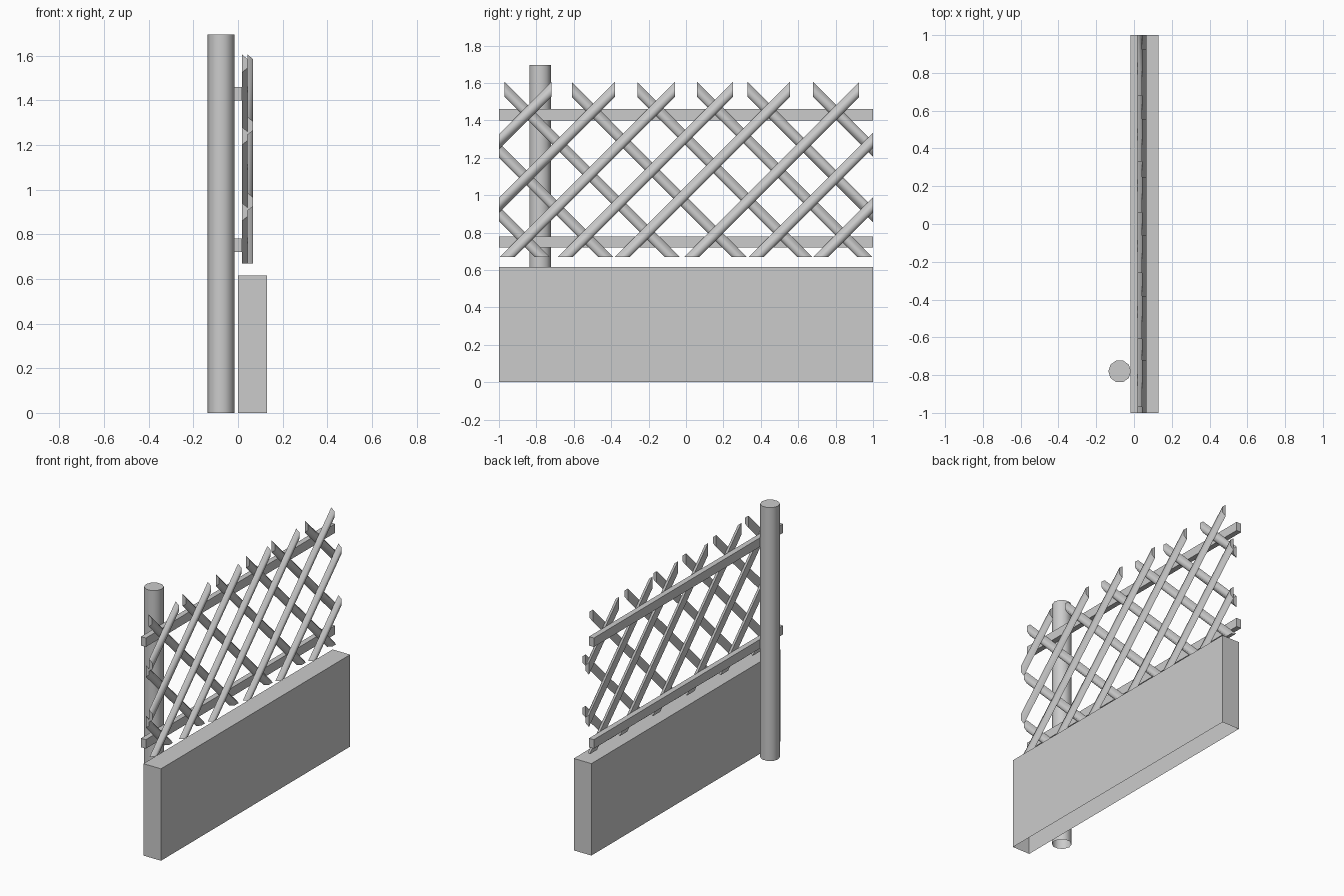
import bpy, bmesh, math

if "Cube" in bpy.data.objects:
    bpy.data.objects.remove(bpy.data.objects["Cube"])

BOTTOM, TOP = 0.67, 1.605      # lattice height range
R = 0.0283                     # half-log radius
H = R * math.sqrt(2)           # half-width along a 45 degree cut


def finish(bm, name):
    bmesh.ops.recalc_face_normals(bm, faces=bm.faces[:])
    me = bpy.data.meshes.new(name)
    bm.to_mesh(me)
    bm.free()
    ob = bpy.data.objects.new(name, me)
    bpy.context.collection.objects.link(ob)
    return ob


def open_bottom(bm, z):
    low = [f for f in bm.faces if f.calc_center_median().z < z + 1e-4]
    bmesh.ops.delete(bm, geom=low, context='FACES_ONLY')


def box(name, x0, x1, z0, z1, hollow=False):
    bm = bmesh.new()
    bmesh.ops.create_cube(bm, size=1)
    for v in bm.verts:
        v.co = ((x0 + x1) / 2 + v.co.x * (x1 - x0), v.co.y * 2,
                (z0 + z1) / 2 + v.co.z * (z1 - z0))
    if hollow:
        open_bottom(bm, z0)
    return finish(bm, name)


def slat(name, tip, x, side):
    """Half-hexagon log at 45 degrees; its upper edge reaches (tip, TOP).
    side = 1 rises towards +y, side = -1 is mirrored."""
    off = TOP - H - tip                       # centre line: z = y + off
    profile = [(math.cos(a), math.sin(a)) for a in (i * math.pi / 3 for i in range(4))]
    y_end = min(tip, 1.0)
    bm = bmesh.new()
    rings = [[], []]
    for s, d in profile:
        # lower end: level cut, or upright cut where the panel ends
        if tip - (TOP - BOTTOM) < -1.01:
            low = (-1.0, -1.0 + off + s * H)
        else:
            low = (BOTTOM - off - s * H, BOTTOM)
        high = (y_end, y_end + off + s * H)
        for ring, (y, z) in zip(rings, (low, high)):
            ring.append(bm.verts.new((x + d * R, side * y, z)))
    for i in range(4):
        j = (i + 1) % 4
        f = bm.faces.new((rings[0][i], rings[0][j], rings[1][j], rings[1][i]))
        f.smooth = i < 3                      # rounded front, flat back
    for ring in rings:
        bm.faces.new(ring)
    finish(bm, name)


# Low wall
box("wall", 0.0, 0.13, 0.0, 0.615, hollow=True)

# Horizontal rails
box("lower_rail", -0.018, 0.018, 0.72, 0.78)
box("upper_rail", -0.018, 0.018, 1.40, 1.46)

# Round post: ten-sided tube, closed on top
bm = bmesh.new()
circle = [(-0.076 + 0.06 * math.cos(i * math.pi / 5), -0.78 + 0.06 * math.sin(i * math.pi / 5))
          for i in range(10)]
foot = [bm.verts.new((x, y, 0)) for x, y in circle]
head = [bm.verts.new((x, y, 1.695)) for x, y in circle]
for i in range(10):
    j = (i + 1) % 10
    bm.faces.new((foot[i], foot[j], head[j], head[i])).smooth = True
bm.faces.new(head)
finish(bm, "post")

# Lattice: back layer falls towards +y, front layer rises
for i, t in enumerate((-0.68, -0.33, -0.06, 0.26, 0.61, 0.97, 1.325, 1.665)):
    slat(f"back_slat_{i + 1}", t, 0.018, -1)
for i, t in enumerate((-0.72, -0.38, -0.06, 0.25, 0.555, 0.925, 1.27, 1.615)):
    slat(f"front_slat_{i + 1}", t, 0.0425, 1)
